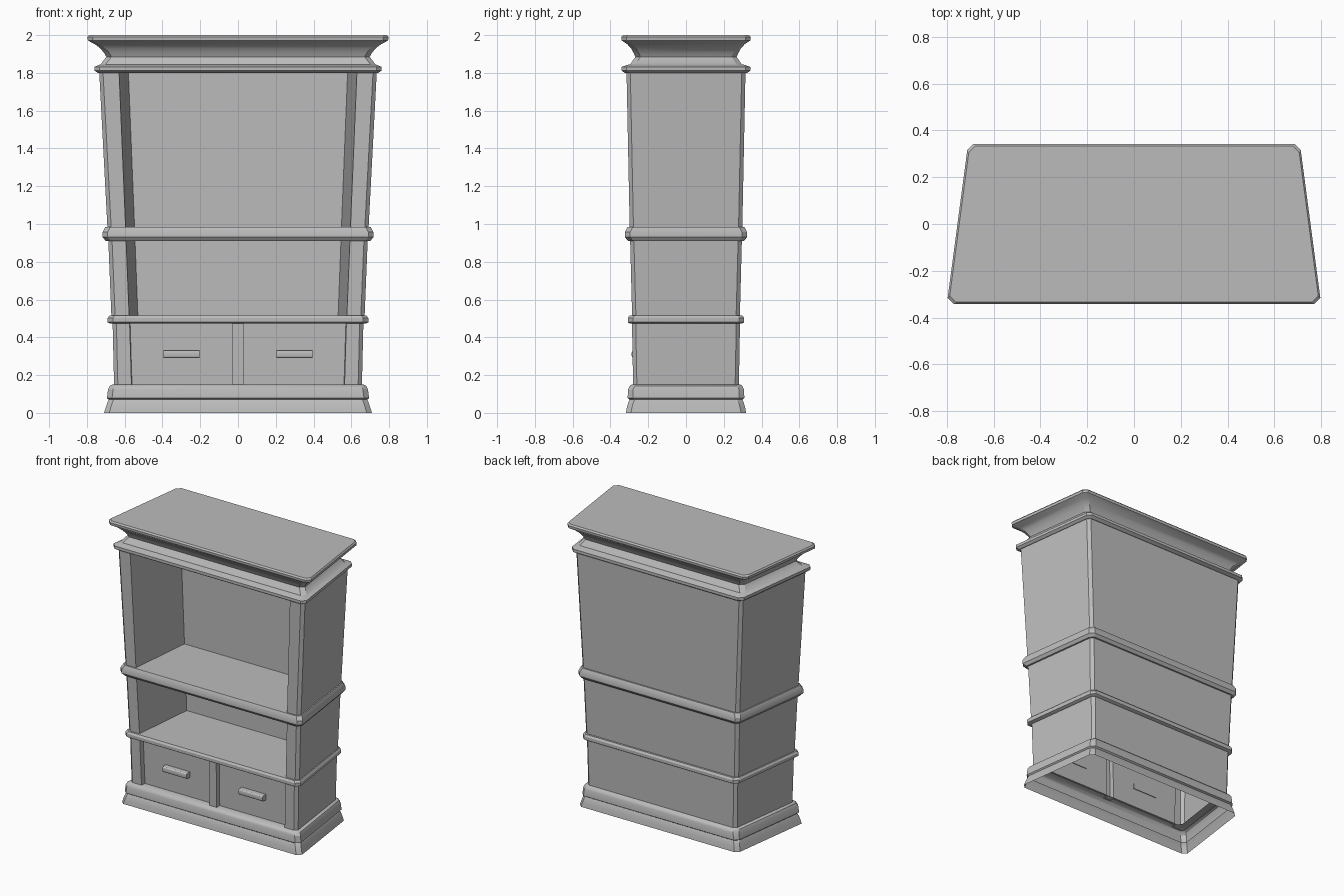
import bpy, bmesh
from mathutils import Matrix, Vector

cube = bpy.data.objects.get("Cube")
if cube:
    bpy.data.objects.remove(cube, do_unlink=True)

grey = bpy.data.materials.new("plain grey")
grey.use_nodes = True
grey.diffuse_color = (0.5, 0.5, 0.5, 1)
grey.node_tree.nodes["Principled BSDF"].inputs["Base Color"].default_value = (0.5, 0.5, 0.5, 1)

SLOPE = 0.122   # the sides close in towards the back


def finish(name, bm):
    bmesh.ops.recalc_face_normals(bm, faces=bm.faces)
    mesh = bpy.data.meshes.new(name)
    bm.to_mesh(mesh)
    bm.free()
    mesh.materials.append(grey)
    ob = bpy.data.objects.new(name, mesh)
    bpy.context.collection.objects.link(ob)
    bpy.ops.object.select_all(action='DESELECT')
    ob.select_set(True)
    bpy.context.view_layer.objects.active = ob
    bpy.ops.object.shade_smooth_by_angle(angle=0.5)
    return ob


def right_half(w, d, c):
    """Chamfered outline of the +x half, from front to back."""
    b = w - SLOPE * 2 * d
    return [(w - c, -d), (w, -d + c), (b, d - c), (b - c, d)]


def mirrored(half):
    return half + [(-x, y) for x, y in reversed(half)]


def loft(name, loops, cap_bottom=False, cap_top=False):
    """Skin between outlines given as (z, points)."""
    bm = bmesh.new()
    rings = [[bm.verts.new((x, y, z)) for x, y in pts] for z, pts in loops]
    for a, b in zip(rings, rings[1:]):
        for i in range(len(a)):
            j = (i + 1) % len(a)
            bm.faces.new((a[i], a[j], b[j], b[i]))
    if cap_bottom:
        bm.faces.new(rings[0])
    if cap_top:
        bm.faces.new(rings[-1])
    return finish(name, bm)


def moulding(name, profile, c=0.027, **caps):
    return loft(name, [(z, mirrored(right_half(w, d, c))) for z, w, d in profile], **caps)


def niche_loop(w, d, opening):
    """Body with an open compartment: outer wall, pilasters, inner wall."""
    depth = 0.18
    inner = [(opening - 0.1 * (depth + d), depth), (opening, -d)]
    return mirrored(inner + right_half(w, d, 0.02))


def drawer_loop(w, d, opening):
    """Body with recessed drawer fronts and a centre stile."""
    panel = -d + 0.035
    front = [(0.028, -d), (0.028, panel), (opening - 0.003, panel), (opening, -d)]
    return mirrored(front + right_half(w, d, 0.02))


# Plinth, open underneath
moulding("plinth", [
    (0.0, 0.709, 0.318), (0.03, 0.700, 0.313), (0.06, 0.690, 0.304),
    (0.07, 0.684, 0.298), (0.078, 0.694, 0.309), (0.125, 0.688, 0.307),
    (0.143, 0.678, 0.297), (0.15, 0.665, 0.288), (0.15, 0.60, 0.24)])

# Body sections
loft("drawer_section", [(0.145, drawer_loop(0.656, 0.280, 0.564)),
                        (0.48, drawer_loop(0.664, 0.286, 0.574))])
loft("lower_niche", [(0.505, niche_loop(0.670, 0.285, 0.576)),
                     (0.92, niche_loop(0.687, 0.296, 0.593))])
loft("upper_niche", [(0.975, niche_loop(0.691, 0.298, 0.595)),
                     (1.81, niche_loop(0.735, 0.315, 0.630))])

# Shelves with moulded edges
moulding("lower_shelf", [
    (0.472, 0.676, 0.296), (0.48, 0.690, 0.308),
    (0.502, 0.690, 0.308), (0.515, 0.680, 0.299)],
    cap_bottom=True, cap_top=True)
moulding("middle_shelf", [
    (0.91, 0.700, 0.307), (0.93, 0.717, 0.323),
    (0.957, 0.717, 0.323), (0.985, 0.702, 0.309)],
    cap_bottom=True, cap_top=True)

# Cornice with a bead, a cove and a flat top
moulding("cornice", [
    (1.80, 0.743, 0.324), (1.812, 0.760, 0.341), (1.832, 0.760, 0.341),
    (1.842, 0.735, 0.312), (1.845, 0.728, 0.295), (1.885, 0.697, 0.268),
    (1.905, 0.708, 0.277), (1.93, 0.729, 0.291), (1.952, 0.757, 0.311),
    (1.965, 0.783, 0.330), (1.972, 0.795, 0.341), (1.99, 0.797, 0.343),
    (2.0, 0.788, 0.334)],
    cap_bottom=True, cap_top=True)

# Drawer handles
for side, x in (("right", -0.30), ("left", 0.30)):
    bm = bmesh.new()
    bmesh.ops.create_cube(bm, size=1, matrix=Matrix.LocRotScale(
        Vector((x, -0.265, 0.31)), None, Vector((0.19, 0.045, 0.04))))
    outer = [e for e in bm.edges
             if all(v.co.y < -0.265 for v in e.verts)
             and abs(e.verts[0].co.x - e.verts[1].co.x) > 0.1]
    bmesh.ops.bevel(bm, geom=outer, offset=0.012, segments=3, profile=0.5, affect='EDGES')
    finish(side + "_drawer_handle", bm)
